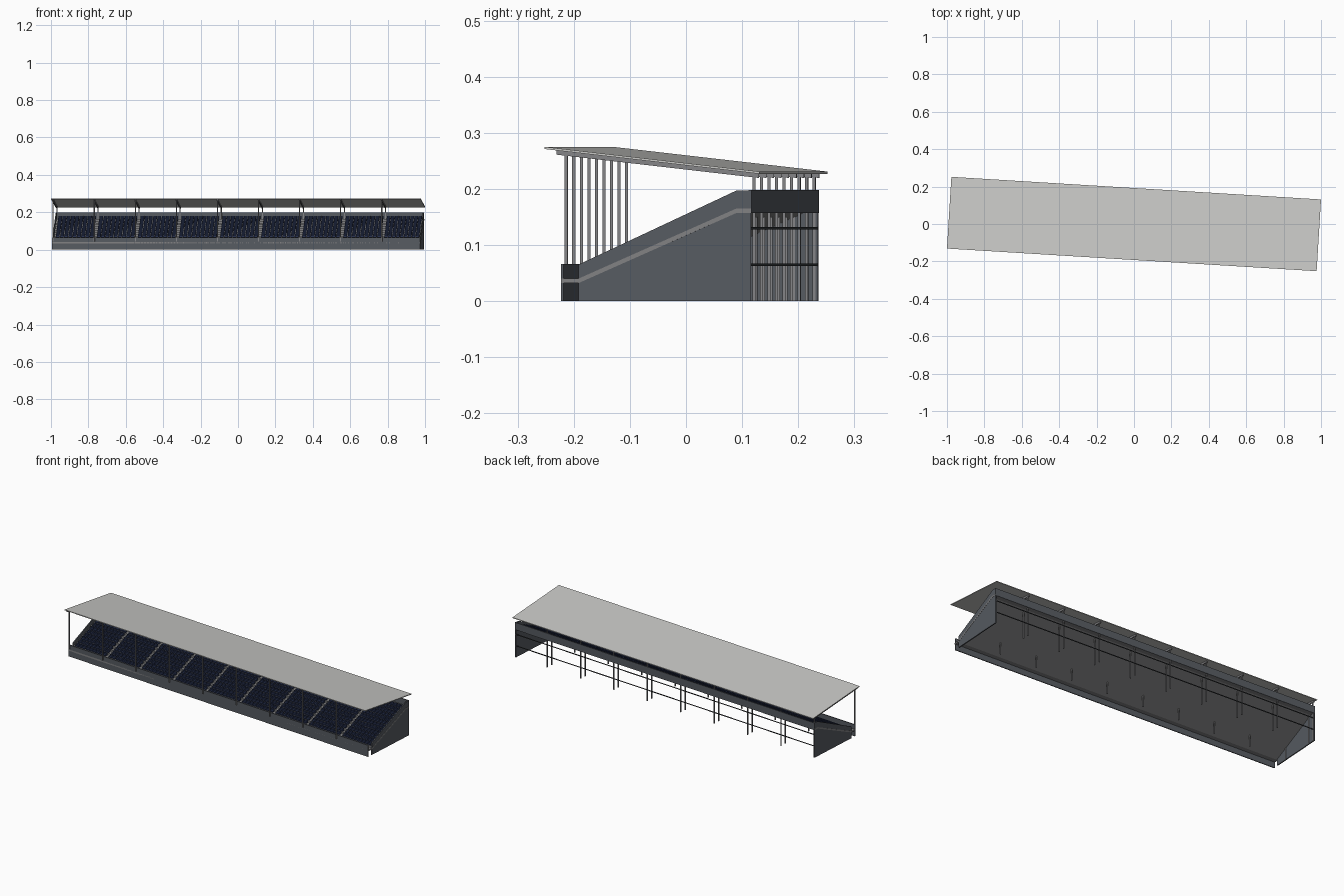
import bpy, bmesh, math

cube = bpy.data.objects.get("Cube")
if cube:
    bpy.data.objects.remove(cube, do_unlink=True)

TURN = math.radians(-3.5)   # the whole stand sits at a slight angle


def material(name, r, g, b):
    m = bpy.data.materials.new(name)
    m.use_nodes = True
    m.diffuse_color = (r, g, b, 1)
    m.node_tree.nodes["Principled BSDF"].inputs["Base Color"].default_value = (r, g, b, 1)
    return m


roof_mat = material("pale roof sheet", 0.58, 0.58, 0.56)
wall_mat = material("slate wall", 0.095, 0.105, 0.12)
concrete = material("grey concrete", 0.22, 0.22, 0.225)
steel = material("grey steel", 0.23, 0.23, 0.24)
rail_mat = material("dark rail", 0.04, 0.045, 0.05)
navy = material("navy seat", 0.022, 0.033, 0.085)


def finish(name, bm, mat):
    bmesh.ops.recalc_face_normals(bm, faces=bm.faces)
    mesh = bpy.data.meshes.new(name)
    bm.to_mesh(mesh)
    bm.free()
    mesh.materials.append(mat)
    ob = bpy.data.objects.new(name, mesh)
    ob.rotation_euler.z = TURN
    bpy.context.collection.objects.link(ob)
    return ob


def add_profile(bm, points, x0, x1):
    """Extrude a closed (y, z) outline from x0 to x1."""
    a = [bm.verts.new((x0, y, z)) for y, z in points]
    b = [bm.verts.new((x1, y, z)) for y, z in points]
    bm.faces.new(a)
    bm.faces.new(b[::-1])
    for i in range(len(a)):
        j = (i + 1) % len(a)
        bm.faces.new((a[i], a[j], b[j], b[i]))


def add_box(bm, x0, x1, y0, y1, z0, z1):
    add_profile(bm, [(y0, z0), (y1, z0), (y1, z1), (y0, z1)], x0, x1)


def profile(name, points, x0, x1, mat):
    bm = bmesh.new()
    add_profile(bm, points, x0, x1)
    return finish(name, bm, mat)


def box(name, x0, x1, y0, y1, z0, z1, mat):
    return profile(name, [(y0, z0), (y1, z0), (y1, z1), (y0, z1)], x0, x1, mat)


HALF = 0.986                       # half length of the stand
FRONT, FOOT, HEAD, BACK = -0.163, -0.132, 0.15, 0.176
LOW, HIGH = 0.04, 0.165            # slab top at foot and head
SLOPE = (HIGH - LOW) / (HEAD - FOOT)
ROWS = 12
FRAMES = [-0.98 + 0.22 * i for i in range(9)]


def slab_z(y):
    return LOW + SLOPE * (min(max(y, FOOT), HEAD) - FOOT)


def roof_z(y):
    return 0.253 - 0.115 * y


# Raked slab with flat walkways at the foot and the head
line = [FRONT, FOOT, HEAD, BACK]
profile("raked_slab", [(y, slab_z(y)) for y in line]
        + [(y, slab_z(y) - 0.008) for y in reversed(line)], -HALF - 0.001, HALF + 0.001, concrete)

# Terrace steps on the slab
run, rise = (HEAD - FOOT) / ROWS, (HIGH - LOW) / ROWS
stairs = []
for i in range(ROWS):
    y, z = FOOT + i * run, LOW + i * rise
    stairs += [(y, z), (y, z + rise)]
stairs += [(HEAD, HIGH), (HEAD, HIGH - 0.004), (FOOT, LOW - 0.004)]
profile("terrace_steps", stairs, -HALF + 0.004, HALF - 0.004, concrete)

# End walls, front parapet and back wall
end_outline = [(FOOT, 0), (BACK, 0), (BACK, 0.197), (HEAD, 0.197), (FOOT, 0.065)]
profile("right_end_wall", end_outline, -HALF, -HALF + 0.006, wall_mat)
profile("left_end_wall", end_outline, HALF - 0.006, HALF, wall_mat)
box("front_wall", -HALF, HALF, FRONT, FRONT + 0.005, 0, 0.066, wall_mat)
box("back_wall", -HALF, HALF, BACK - 0.004, BACK + 0.001, 0.157, 0.198, wall_mat)

# Seats in blocks between the aisles
bm = bmesh.new()
edges = FRAMES + [0.985]
for a, b in zip(edges, edges[1:]):
    a, b = a + 0.008, b - 0.008
    count = 9
    pitch = (b - a) / count
    for row in range(ROWS):
        y, z = FOOT + row * run, LOW + (row + 1) * rise
        for k in range(count):
            x0, x1 = a + pitch * (k + 0.07), a + pitch * (k + 0.93)
            add_box(bm, x0, x1, y + 0.003, y + 0.018, z, z + 0.006)
            add_box(bm, x0, x1, y + 0.015, y + 0.019, z + 0.006, z + 0.014)
finish("seats", bm, navy)

# Steel frames: posts, columns under the slab and roof beams
posts, columns, beams = bmesh.new(), bmesh.new(), bmesh.new()
W = 0.0027


def add_post(bm, x, y, z0, z1):
    add_box(bm, x - W, x + W, y - W, y + W, z0, z1)


for x in FRAMES:
    add_post(posts, x, -0.166, 0.045, roof_z(-0.166) - 0.005)
    add_post(posts, x, 0.169, 0, roof_z(0.169) - 0.005)
    for y in (0.132, -0.06):
        add_post(columns, x, y, 0, slab_z(y) - 0.006)
    y0, y1 = -0.183, 0.178
    add_profile(beams, [(y0, roof_z(y0) - 0.003), (y1, roof_z(y1) - 0.003),
                        (y1, roof_z(y1) - 0.013), (y0, roof_z(y0) - 0.013)], x - 0.003, x + 0.003)
finish("roof_posts", posts, steel)
finish("slab_columns", columns, steel)
finish("roof_beams", beams, steel)

# Long rails tying the rear columns
for name, z in (("lower_rear_rail", 0.065), ("upper_rear_rail", 0.13)):
    box(name, -HALF + 0.004, HALF - 0.004, 0.1715, 0.175, z - 0.002, z + 0.002, rail_mat)

# Sloping roof sheet
y0, y1 = -0.192, 0.192
profile("roof", [(y0, roof_z(y0)), (y1, roof_z(y1)), (y1, roof_z(y1) - 0.004),
                 (y0, roof_z(y0) - 0.004)], -0.99, 0.99, roof_mat)
